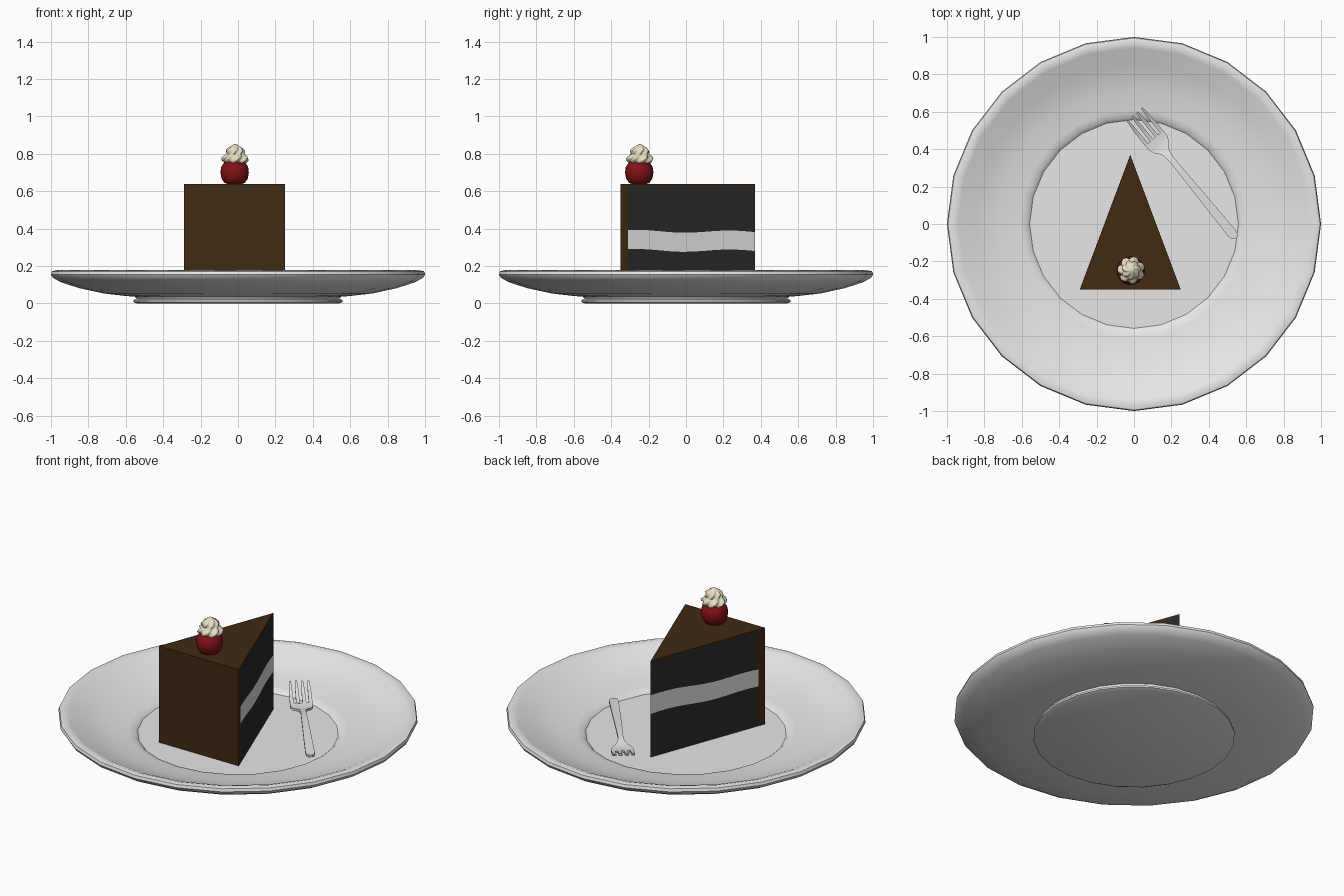
import bpy, bmesh, math
from mathutils import Vector

if "Cube" in bpy.data.objects:
    bpy.data.objects.remove(bpy.data.objects["Cube"])


def material(name, rgb):
    m = bpy.data.materials.new(name)
    m.diffuse_color = (*rgb, 1)
    m.use_nodes = True
    m.node_tree.nodes["Principled BSDF"].inputs["Base Color"].default_value = m.diffuse_color
    return m


WHITE = material("white_china", (0.8, 0.8, 0.8))
SILVER = material("silver", (0.76, 0.76, 0.76))
FROSTING = material("brown_frosting", (0.052, 0.023, 0.006))
SPONGE = material("dark_sponge", (0.022, 0.022, 0.022))
FILLING = material("cream_filling", (0.75, 0.75, 0.75))
RED = material("cherry_red", (0.22, 0.006, 0.008))
CREAM = material("whipped_cream", (0.8, 0.74, 0.55))


def finish(bm, name, mats, angle=None):
    bmesh.ops.remove_doubles(bm, verts=bm.verts, dist=1e-5)
    bmesh.ops.recalc_face_normals(bm, faces=bm.faces)
    me = bpy.data.meshes.new(name)
    bm.to_mesh(me)
    bm.free()
    for m in mats:
        me.materials.append(m)
    if angle:
        me.shade_smooth()
        me.set_sharp_from_angle(angle=math.radians(angle))
    ob = bpy.data.objects.new(name, me)
    bpy.context.collection.objects.link(ob)
    return ob


def lathe(name, profile, sides, mat, centre=(0, 0), shape=lambda a, z: (1, 0), angle=40):
    """Revolve (radius, z) points; shape gives a radius factor and twist."""
    bm = bmesh.new()
    rings = []
    for r, z in profile:
        ring = []
        for i in range(sides):
            a = 2 * math.pi * i / sides
            k, twist = shape(a, z)
            ring.append(bm.verts.new((centre[0] + r * k * math.cos(a + twist),
                                      centre[1] + r * k * math.sin(a + twist), z)))
        rings.append(ring)
    for lo, hi in zip(rings, rings[1:]):
        for i in range(sides):
            j = (i + 1) % sides
            bm.faces.new((lo[i], lo[j], hi[j], hi[i]))
    bm.faces.new(rings[0])
    bm.faces.new(rings[-1])
    return finish(bm, name, [mat], angle)


# Plate with foot, flared rim and sunken floor
lathe("plate", [(0.54, 0), (0.56, 0.008), (0.56, 0.018), (0.545, 0.025), (0.55, 0.036),
                (0.6, 0.04), (0.72, 0.054), (0.85, 0.082), (0.95, 0.115), (0.99, 0.138),
                (1.0, 0.155), (0.995, 0.172), (0.97, 0.178), (0.94, 0.168), (0.85, 0.125),
                (0.72, 0.088), (0.61, 0.072), (0.575, 0.066), (0.558, 0.05)], 24, WHITE)

# Cake wedge: frosted top and back, cut sides with a wavy filling layer
L, R, TIP = Vector((-0.29, -0.35, 0)), Vector((0.25, -0.35, 0)), Vector((-0.02, 0.37, 0))
Z0, Z1 = 0.05, 0.64
bm = bmesh.new()


def poly(points, mat):
    f = bm.faces.new([bm.verts.new(p) for p in points])
    f.material_index = mat


def cut_side(start, tilt):
    steps = [0, 0.055] + [0.055 + 0.945 * i / 12 for i in range(1, 13)]
    cols = []
    for t in steps:
        wave = 0.007 * math.sin(t * 9 + 0.5)
        rows = (Z0, 0.285 + tilt * t + wave, 0.388 + tilt * 1.4 * t + wave, 0.63, Z1)
        p = start.lerp(TIP, t)
        cols.append([(p.x, p.y, z) for z in rows])
    for c, (a, b) in enumerate(zip(cols, cols[1:])):
        for r in range(4):
            mat = 0 if c == 0 or r == 3 else 2 if r == 1 else 1
            poly((a[r], b[r], b[r + 1], a[r + 1]), mat)


cut_side(R, -0.004)
cut_side(L, 0.03)
up0, up1 = Vector((0, 0, Z0)), Vector((0, 0, Z1))
poly((L + up1, R + up1, TIP + up1), 0)
poly((L + up0, R + up0, TIP + up0), 1)
poly((L + up0, R + up0, R + up1, L + up1), 0)
finish(bm, "cake_slice", [FROSTING, SPONGE, FILLING])

# Cherry
TOP = (-0.018, -0.25)
lathe("cherry", [(0.03, 0.636), (0.055, 0.645), (0.07, 0.668), (0.076, 0.7), (0.072, 0.73),
                 (0.055, 0.755), (0.025, 0.768)], 20, RED, TOP, angle=60)

# Twisted whipped cream swirl
lathe("cream_swirl", [(0.035, 0.745), (0.058, 0.752), (0.07, 0.766), (0.069, 0.78),
                      (0.058, 0.791), (0.047, 0.799), (0.05, 0.81), (0.048, 0.82),
                      (0.037, 0.832), (0.02, 0.843), (0.004, 0.853)], 42, CREAM,
      (TOP[0] + 0.003, TOP[1] + 0.003),
      lambda a, z: (1 + 0.12 * math.cos(7 * a) - 0.05, (z - 0.75) * 16), angle=60)

# Fork: strips along its axis, stations are (distance, height, centre, half width)
TIPS = Vector((0.003, 0.587, 0))
ALONG, ACROSS = Vector((0.633, -0.774, 0)), Vector((0.774, 0.633, 0))
bm = bmesh.new()


def strip(stations, thick=0.014):
    rings = []
    for u, z, v, h in stations:
        p = TIPS + ALONG * u
        rings.append([bm.verts.new(p + ACROSS * (v + s * h) + Vector((0, 0, z + d)))
                      for s, d in ((-1, 0), (1, 0), (1, thick), (-1, thick))])
    for a, b in zip(rings, rings[1:]):
        for i in range(4):
            j = (i + 1) % 4
            bm.faces.new((a[i], a[j], b[j], b[i]))
    bm.faces.new(rings[0])
    bm.faces.new(rings[-1])


for k in (-1.5, -0.5, 0.5, 1.5):
    strip([(0, 0.135, k * 0.034, 0.005), (0.06, 0.108, k * 0.035, 0.009),
           (0.12, 0.086, k * 0.035, 0.01), (0.17, 0.076, k * 0.035, 0.0105)])
strip([(0.165, 0.076, 0, 0.063), (0.2, 0.072, 0, 0.063), (0.23, 0.074, 0, 0.05),
       (0.25, 0.078, 0, 0.032), (0.27, 0.084, 0, 0.02), (0.32, 0.092, 0, 0.015),
       (0.42, 0.095, 0, 0.018), (0.65, 0.085, 0, 0.023), (0.82, 0.078, 0, 0.026),
       (0.845, 0.077, 0, 0.021), (0.855, 0.077, 0, 0.01)])
finish(bm, "fork", [SILVER], 35)
